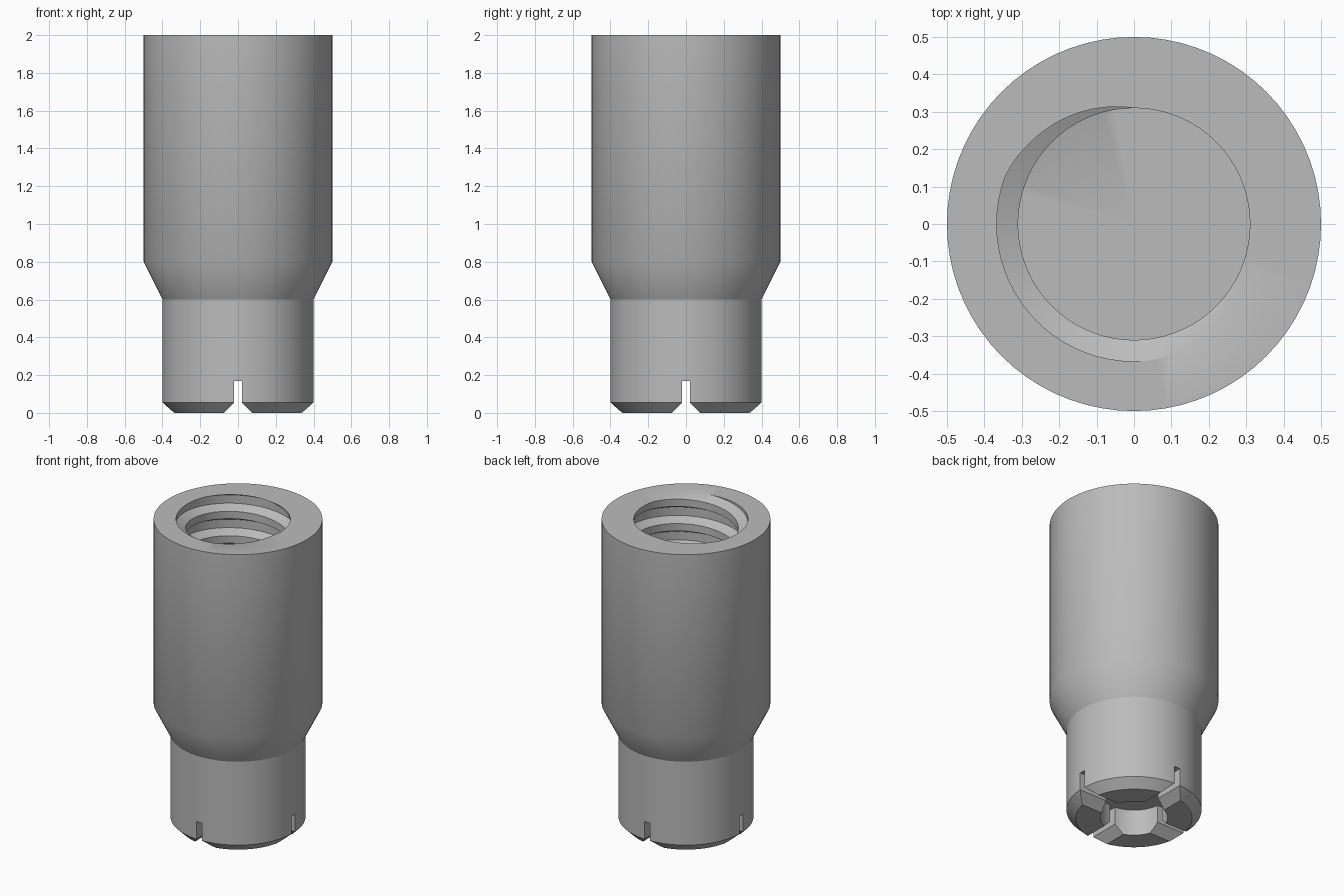
import bpy, bmesh, math

if "Cube" in bpy.data.objects:
    bpy.data.objects.remove(bpy.data.objects["Cube"])

SEGS = 72
TOP, FLOOR, PITCH = 2.0, 0.8, 0.16
MINOR, MAJOR = 0.31, 0.367

grey = bpy.data.materials.new("plain grey")
grey.use_nodes = True
colour = (0.5, 0.5, 0.5, 1)
grey.diffuse_color = colour
grey.node_tree.nodes["Principled BSDF"].inputs["Base Color"].default_value = colour


def make_object(name, bm):
    bmesh.ops.remove_doubles(bm, verts=bm.verts, dist=1e-5)
    bmesh.ops.recalc_face_normals(bm, faces=bm.faces)
    mesh = bpy.data.meshes.new(name)
    bm.to_mesh(mesh)
    bm.free()
    mesh.materials.append(grey)
    obj = bpy.data.objects.new(name, mesh)
    bpy.context.collection.objects.link(obj)
    return obj


def select(obj):
    bpy.ops.object.select_all(action="DESELECT")
    obj.select_set(True)
    bpy.context.view_layer.objects.active = obj


def sweep(name, section):
    """Build a round surface; section(angle) gives the points down one column."""
    bm = bmesh.new()
    columns = []
    for i in range(SEGS + 1):
        a = 2 * math.pi * i / SEGS
        columns.append([bm.verts.new((r * math.cos(a), r * math.sin(a), z))
                        for r, z in section(a)])
    for one, two in zip(columns, columns[1:]):
        for k in range(len(one) - 1):
            bm.faces.new((one[k], two[k], two[k + 1], one[k + 1]))
    bmesh.ops.dissolve_degenerate(bm, dist=1e-6, edges=bm.edges)
    return make_object(name, bm)


# Trapezoidal thread: breakpoints across one pitch, from the groove's top edge down
BREAKS = [(0, MINOR), (0.19, MAJOR), (0.53, MAJOR), (0.7, MINOR), (1, MINOR)]


def thread_radius(phase):
    phase %= 1
    for (f0, r0), (f1, r1) in zip(BREAKS, BREAKS[1:]):
        if phase <= f1:
            return r0 + (r1 - r0) * (phase - f0) / (f1 - f0)


def sleeve_section(a):
    turn = a / (2 * math.pi) - 0.25
    points = [(0.4, 0.6), (0.5, 0.8), (0.5, TOP)]
    for n in range(-1, math.ceil((TOP - FLOOR) / PITCH) + 2):
        for f, _ in BREAKS[:-1]:
            z = min(TOP, max(FLOOR, TOP + PITCH * (turn - f - n)))
            points.append((thread_radius(turn - (z - TOP) / PITCH), z))
    return points + [(0, FLOOR)]


sleeve = sweep("threaded_sleeve", sleeve_section)

# Neck with a chamfered lower rim
neck = sweep("slotted_neck", lambda a: [(0, 0), (0.345, 0), (0.4, 0.055), (0.4, 0.6), (0, 0.6)])


# Cutters: round recess and two crossing slots with flared mouths
def slot_cutter(name, along_x):
    half = [(0.085, -0.01), (0.02, 0.055), (0.02, 0.17)]
    outline = half + [(-w, z) for w, z in reversed(half)]
    bm = bmesh.new()
    ends = [[bm.verts.new((s, w, z) if along_x else (w, s, z)) for w, z in outline]
            for s in (-0.6, 0.6)]
    for end in ends:
        bm.faces.new(end)
    for k in range(len(outline)):
        j = (k + 1) % len(outline)
        bm.faces.new((ends[0][k], ends[0][j], ends[1][j], ends[1][k]))
    return make_object(name, bm)


cutters = [
    sweep("recess_cutter", lambda a: [(0, -0.01), (0.2, -0.01), (0.2, 0.17), (0, 0.17)]),
    slot_cutter("slot_cutter_x", True),
    slot_cutter("slot_cutter_y", False),
]
for cutter in cutters:
    cutter.hide_render = True
    mod = neck.modifiers.new("cut", "BOOLEAN")
    mod.operation = "DIFFERENCE"
    mod.solver = "EXACT"
    mod.object = cutter
    select(neck)
    bpy.ops.object.modifier_apply(modifier=mod.name)
for cutter in cutters:
    bpy.data.objects.remove(cutter)

for part in (sleeve, neck):
    select(part)
    bpy.ops.object.shade_smooth_by_angle(angle=math.radians(30))
